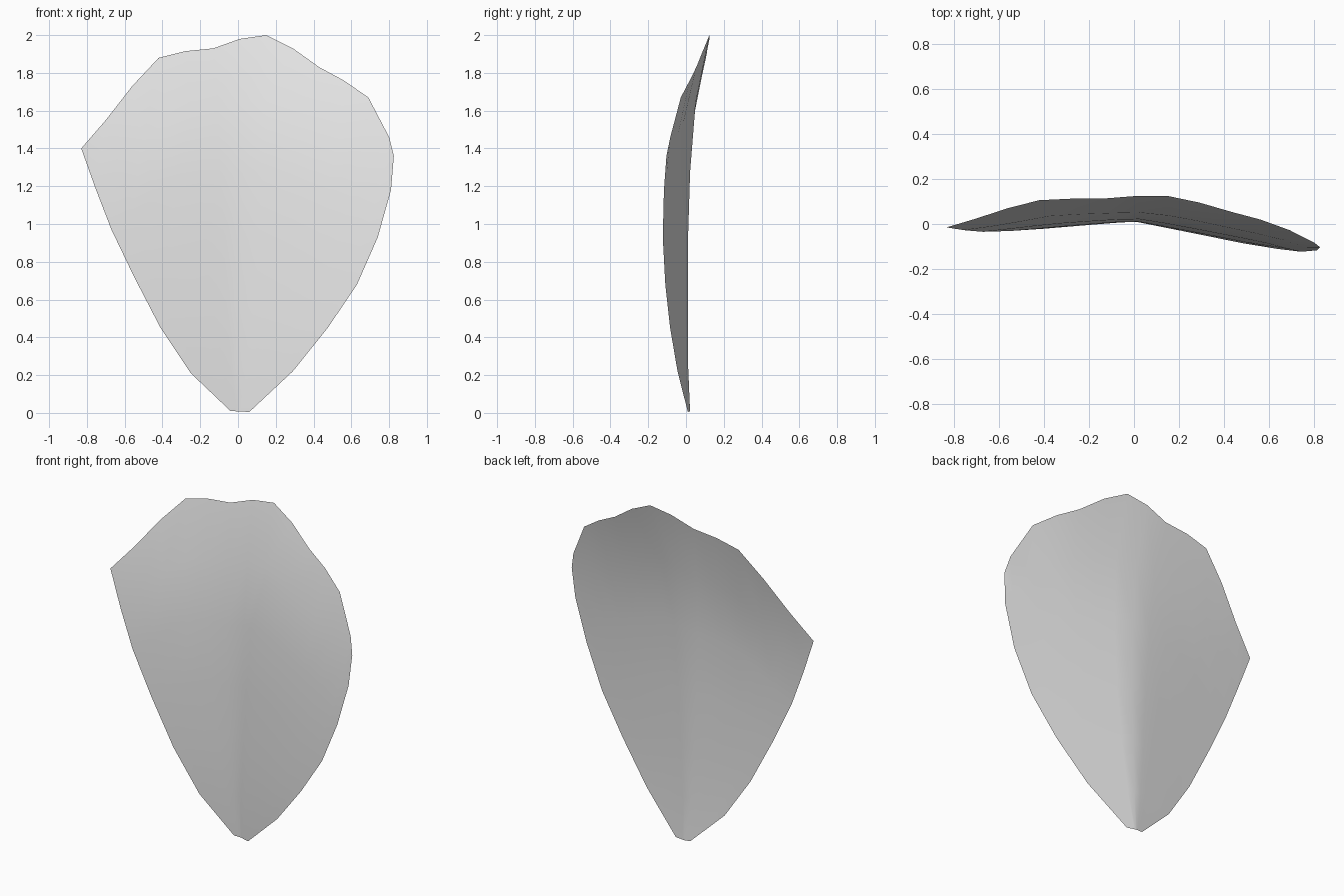
import bpy
from mathutils import Vector

if "Cube" in bpy.data.objects:
    bpy.data.objects.remove(bpy.data.objects["Cube"], do_unlink=True)

# Outline of the petal as (x, z): left side and right side upwards, tip left to right
LEFT = [(-.04, .01), (-.25, .21), (-.41, .45), (-.55, .72), (-.67, .97), (-.755, 1.19), (-.83, 1.40)]
RIGHT = [(.06, .005), (.29, .22), (.475, .45), (.63, .68), (.74, .93), (.81, 1.18), (.825, 1.36)]
TIP = [(-.83, 1.40), (-.70, 1.55), (-.56, 1.73), (-.42, 1.88), (-.28, 1.915), (-.13, 1.93), (.01, 1.98),
       (.15, 2.0), (.29, 1.93), (.43, 1.83), (.56, 1.76), (.69, 1.67), (.80, 1.46), (.825, 1.36)]

# Depth along the midrib, and how steeply each half folds forward, by height
RIB = [(0, .022), (.3, .01), (1, .015), (1.4, .03), (1.65, .055), (1.88, .098), (2, .13)]
FOLD_LEFT = [(0, .08), (.8, .08), (1.2, .065), (1.4, .054), (1.55, .03), (1.73, 0), (1.9, -.02), (2, 0)]
FOLD_RIGHT = [(0, .2), (.5, .2), (.95, .185), (1.36, .16), (1.67, .125), (1.83, .08), (2, .04)]


def sample(table, z):
    """Piecewise linear lookup."""
    z = min(max(z, table[0][0]), table[-1][0])
    for (a, va), (b, vb) in zip(table, table[1:]):
        if z <= b:
            return va + (vb - va) * (z - a) / (b - a)


def depth(x, z):
    fold = FOLD_RIGHT if x > 0 else FOLD_LEFT
    return sample(RIB, z) - sample(fold, z) * abs(x)


# Petal sheet: rows blend from the straight base into the wavy tip
rows, cols = len(LEFT), len(TIP)
verts = []
for r in range(rows):
    v = r / (rows - 1)
    for c in range(cols):
        u = c / (cols - 1)
        side = Vector(LEFT[r]).lerp(Vector(RIGHT[r]), u)
        bulge = Vector(TIP[c]) - Vector(TIP[0]).lerp(Vector(TIP[-1]), u)
        x, z = side + bulge * v ** 1.5
        verts.append((x, depth(x, z), z))
faces = [(r * cols + c, r * cols + c + 1, (r + 1) * cols + c + 1, (r + 1) * cols + c)
         for r in range(rows - 1) for c in range(cols - 1)]

mesh = bpy.data.meshes.new("petal")
mesh.from_pydata(verts, [], faces)
mesh.polygons.foreach_set("use_smooth", [True] * len(faces))
petal = bpy.data.objects.new("petal", mesh)
bpy.context.collection.objects.link(petal)

# Pale grey material
grey = bpy.data.materials.new("pale grey")
grey.use_nodes = True
colour = (.8, .8, .8, 1)
grey.diffuse_color = colour
grey.node_tree.nodes["Principled BSDF"].inputs["Base Color"].default_value = colour
mesh.materials.append(grey)
